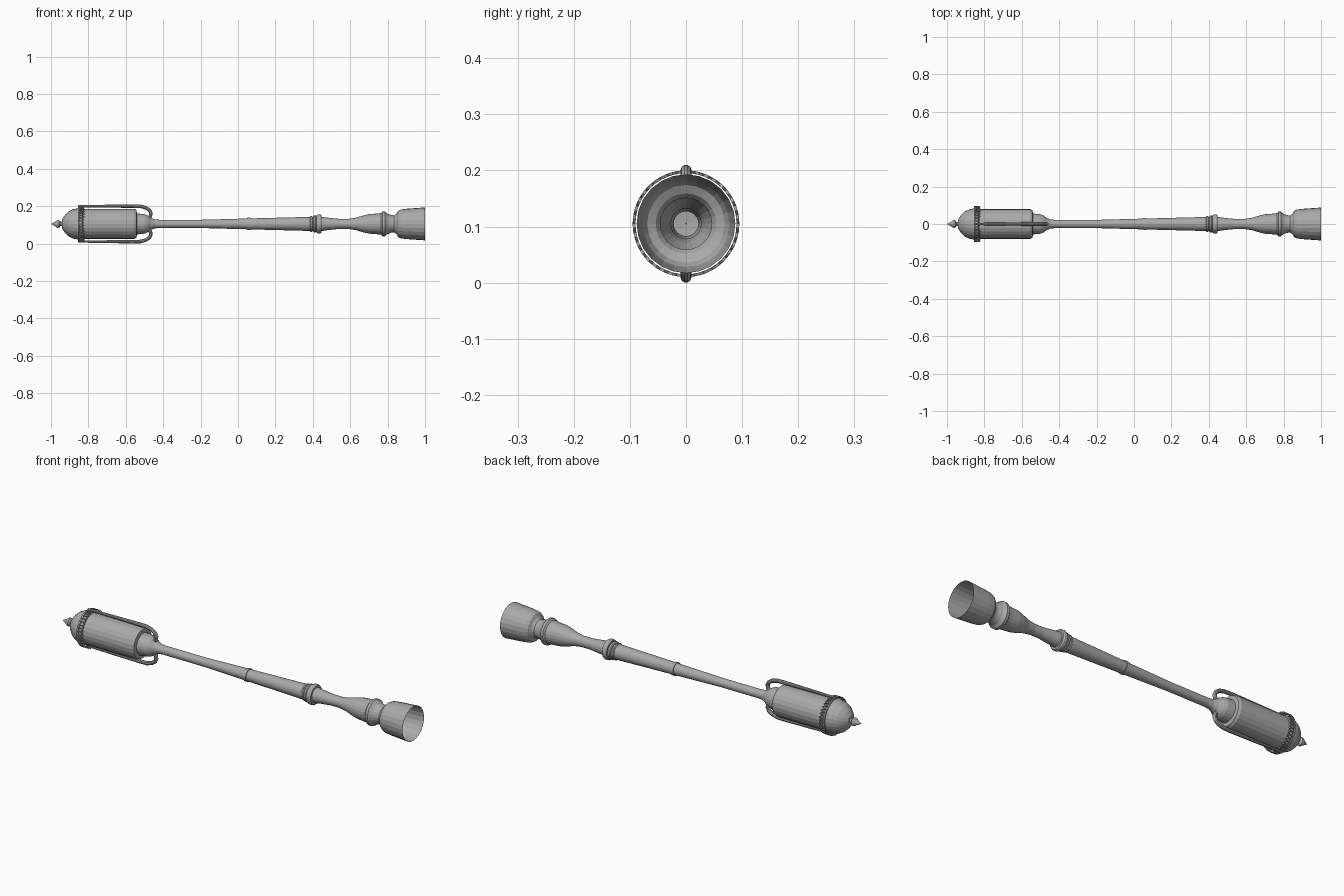
import bpy, bmesh, math
from mathutils import Vector

if "Cube" in bpy.data.objects:
    bpy.data.objects.remove(bpy.data.objects["Cube"], do_unlink=True)

AXIS_Z = 0.105
SIDES = 24

grey = bpy.data.materials.new("plain_grey")
grey.use_nodes = True
color = (0.4, 0.4, 0.4, 1)
grey.diffuse_color = color
grey.node_tree.nodes["Principled BSDF"].inputs["Base Color"].default_value = color


def finish(name, bm):
    bmesh.ops.remove_doubles(bm, verts=bm.verts[:], dist=1e-5)
    bmesh.ops.recalc_face_normals(bm, faces=bm.faces[:])
    mesh = bpy.data.meshes.new(name)
    bm.to_mesh(mesh)
    bm.free()
    mesh.materials.append(grey)
    ob = bpy.data.objects.new(name, mesh)
    ob.location.z = AXIS_Z
    bpy.context.collection.objects.link(ob)
    return ob


def bridge(bm, rings, closed=True):
    n = len(rings[0])
    for a, b in zip(rings, rings[1:]):
        for i in range(n if closed else n - 1):
            j = (i + 1) % n
            bm.faces.new((a[i], a[j], b[j], b[i]))


def lathe(name, profile, sides=SIDES):
    """Turn (x, radius) points around the long axis."""
    bm = bmesh.new()
    rings = []
    for x, r in profile:
        angles = [2 * math.pi * i / sides for i in range(sides)]
        rings.append([bm.verts.new((x, r * math.cos(a), r * math.sin(a))) for a in angles])
    bridge(bm, rings)
    return finish(name, bm)


def tube(name, path, side, sides=10):
    """Sweep a tapering tube along (x, height, thickness) points."""
    bm = bmesh.new()
    pts = [Vector((x, 0, side * h)) for x, h, r in path]
    rings = []
    for k, p in enumerate(pts):
        t = (pts[min(k + 1, len(pts) - 1)] - pts[max(k - 1, 0)]).normalized()
        across = Vector((0, 1, 0))
        up = t.cross(across)
        r = path[k][2]
        ring = []
        for i in range(sides):
            a = 2 * math.pi * i / sides
            ring.append(bm.verts.new(p + r * (math.cos(a) * across + math.sin(a) * up)))
        rings.append(ring)
    bridge(bm, rings)
    bm.faces.new(rings[0])
    bm.faces.new(rings[-1])
    return finish(name, bm)


# Pointed tip and domed cap
lathe("finial", [(-1, 0.0005), (-0.975, 0.014), (-0.965, 0.021), (-0.957, 0.021),
                 (-0.95, 0.012), (-0.935, 0.012)], 12)
lathe("domed_cap", [(-0.942, 0.001), (-0.94, 0.026), (-0.925, 0.048), (-0.905, 0.067),
                    (-0.88, 0.079), (-0.85, 0.084), (-0.835, 0.084), (-0.83, 0.08)])

# Barrel with its stepped shoulder
lathe("barrel", [(-0.835, 0.08), (-0.555, 0.08), (-0.543, 0.074), (-0.54, 0.056),
                 (-0.5, 0.052), (-0.485, 0.046), (-0.465, 0.032), (-0.445, 0.024)])

# Long tapering rod and its rings
lathe("rod", [(-0.445, 0.024), (-0.42, 0.022), (-0.2, 0.022), (0.055, 0.029),
              (0.4, 0.038), (0.46, 0.037)])
lathe("middle_ring", [(0.052, 0.029), (0.052, 0.033), (0.066, 0.033), (0.066, 0.029)])
for name, x, w, r in (("inner_ring", 0.392, 0.007, 0.042),
                      ("centre_ring", 0.411, 0.009, 0.045),
                      ("outer_ring", 0.434, 0.013, 0.051)):
    lathe(name, [(x - w, 0.037), (x - w, r - 0.004), (x - w / 2, r), (x + w / 2, r),
                 (x + w, r - 0.004), (x + w, 0.037)])

# Turned grip, swelling to a collar
lathe("grip", [(0.45, 0.037), (0.49, 0.032), (0.54, 0.027), (0.59, 0.027), (0.63, 0.033),
               (0.67, 0.045), (0.7, 0.052), (0.74, 0.055), (0.765, 0.058), (0.772, 0.066),
               (0.785, 0.066), (0.8, 0.054), (0.82, 0.047), (0.835, 0.046)])

# Open cup
lathe("cup", [(0.835, 0.046), (0.847, 0.054), (0.855, 0.069), (0.87, 0.077),
              (0.9, 0.081), (1, 0.088)])

# Openwork crown: thin rim plus a row of crossing waves
lathe("crown_rim", [(-0.856, 0.09), (-0.856, 0.095), (-0.85, 0.095), (-0.85, 0.09), (-0.856, 0.09)], 48)
for name, sign in (("crown_wave", 1), ("crown_counter_wave", -1)):
    bm = bmesh.new()
    steps, waves = 144, 18
    rings = []
    for offset, r in ((-0.003, 0.09), (-0.003, 0.095), (0.003, 0.095), (0.003, 0.09), (-0.003, 0.09)):
        ring = []
        for i in range(steps):
            a = 2 * math.pi * i / steps
            x = -0.838 + sign * 0.013 * math.sin(waves * a) + offset
            ring.append(bm.verts.new((x, r * math.cos(a), r * math.sin(a))))
        rings.append(ring)
    bridge(bm, rings)
    finish(name, bm)

# Pair of hooked handles
hook = [(-0.855, 0.094, 0.006), (-0.7, 0.095, 0.008), (-0.56, 0.095, 0.01), (-0.52, 0.094, 0.01),
        (-0.492, 0.086, 0.01), (-0.473, 0.073, 0.01), (-0.466, 0.057, 0.01),
        (-0.468, 0.042, 0.01), (-0.478, 0.03, 0.01)]
for name, side in (("upper_handle", 1), ("lower_handle", -1)):
    tube(name, hook, side)
